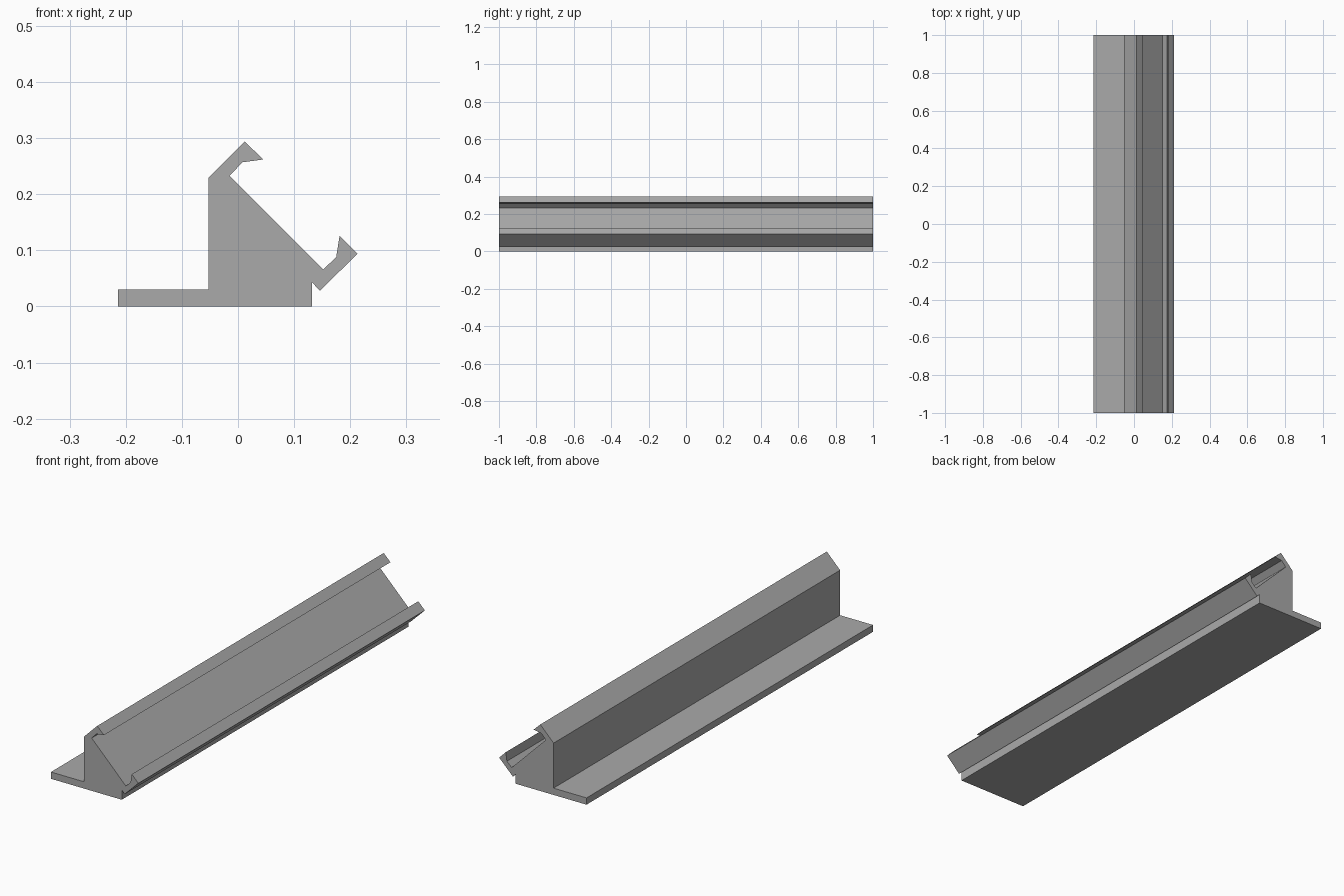
import bpy
import bmesh

if "Cube" in bpy.data.objects:
    bpy.data.objects.remove(bpy.data.objects["Cube"], do_unlink=True)

# Single grey material
grey = bpy.data.materials.new("plain_grey")
grey.use_nodes = True
colour = (0.4, 0.4, 0.4, 1)
grey.diffuse_color = colour
grey.node_tree.nodes["Principled BSDF"].inputs["Base Color"].default_value = colour


def extrude_profile(name, points, half_length):
    """Extrude an x-z outline along y into a closed solid."""
    bm = bmesh.new()
    face = bm.faces.new([bm.verts.new((x, -half_length, z)) for x, z in points])
    new = bmesh.ops.extrude_face_region(bm, geom=[face])["geom"]
    verts = [g for g in new if isinstance(g, bmesh.types.BMVert)]
    bmesh.ops.translate(bm, verts=verts, vec=(0, 2 * half_length, 0))
    bmesh.ops.recalc_face_normals(bm, faces=bm.faces)
    mesh = bpy.data.meshes.new(name)
    bm.to_mesh(mesh)
    bm.free()
    mesh.materials.append(grey)
    obj = bpy.data.objects.new(name, mesh)
    bpy.context.collection.objects.link(obj)
    return obj


# Mounting flange and foot
foot = [(-0.053, 0.03), (-0.214, 0.03), (-0.214, 0), (0.132, 0), (0.132, 0.043)]
# Lower clip, hooked inward
lower_clip = [(0.146, 0.028), (0.213, 0.094), (0.181, 0.126),
              (0.175, 0.088), (0.152, 0.066)]
# Sloping channel floor runs up to the upper clip
upper_clip = [(-0.015, 0.233), (0.008, 0.257), (0.045, 0.262),
              (0.012, 0.294), (-0.053, 0.229)]

extrude_profile("angled_channel_rail", foot + lower_clip + upper_clip, 1.0)
